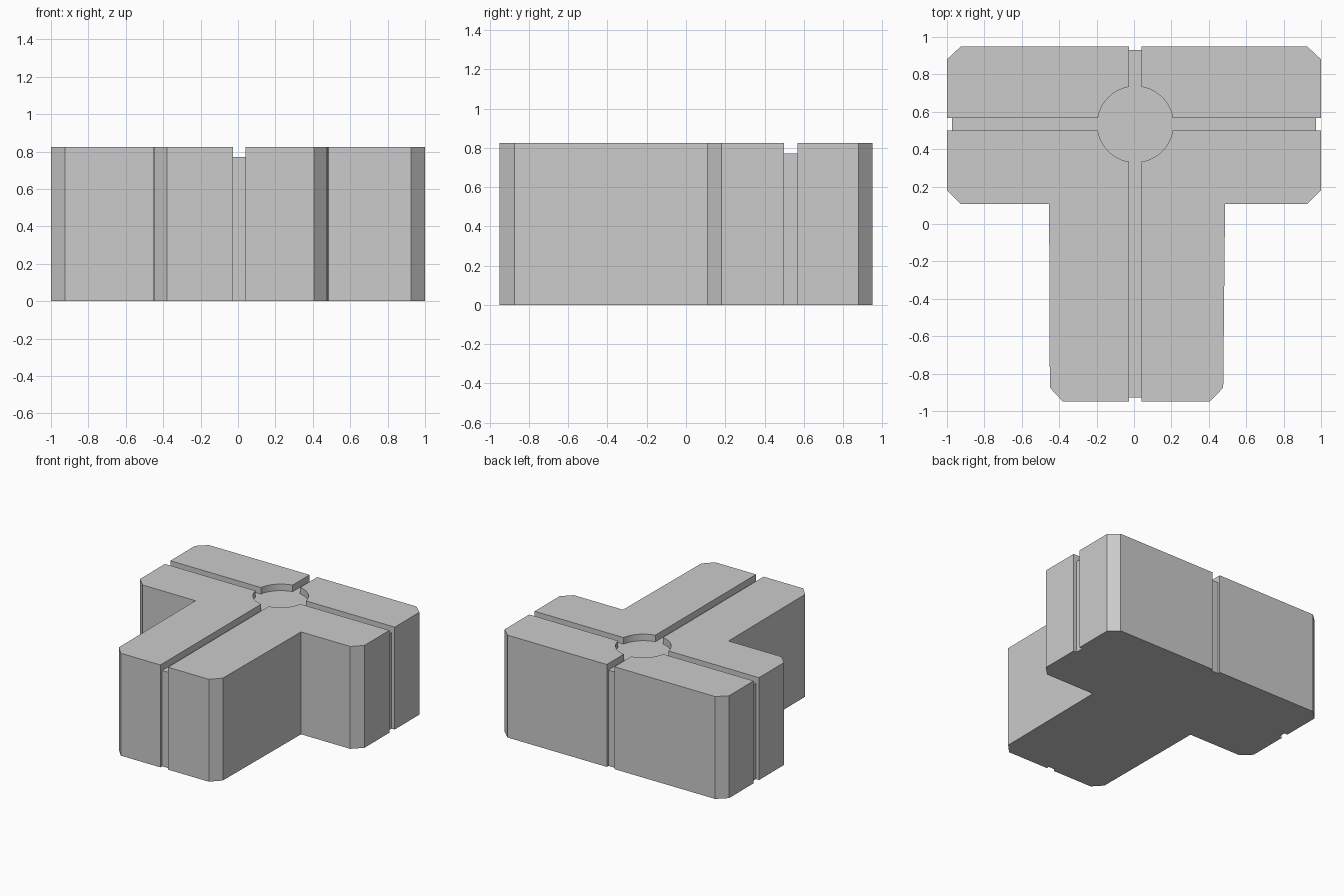
import bpy, bmesh, math

if "Cube" in bpy.data.objects:
    bpy.data.objects.remove(bpy.data.objects["Cube"])

H, FLOOR = 0.825, 0.772          # block height, channel floor
CX, CY, HALF = 0.007, 0.533, 0.034  # channel crossing and half width


def prism(name, pts, z0, z1):
    """Extrude a flat outline from z0 to z1."""
    bm = bmesh.new()
    face = bm.faces.new([bm.verts.new((x, y, z0)) for x, y in pts])
    new = bmesh.ops.extrude_face_region(bm, geom=[face])["geom"]
    for v in new:
        if isinstance(v, bmesh.types.BMVert):
            v.co.z = z1
    bmesh.ops.recalc_face_normals(bm, faces=bm.faces)
    me = bpy.data.meshes.new(name)
    bm.to_mesh(me)
    bm.free()
    ob = bpy.data.objects.new(name, me)
    bpy.context.collection.objects.link(ob)
    return ob


def rect(x0, x1, y0, y1):
    return [(x0, y0), (x1, y0), (x1, y1), (x0, y1)]


def cut(body, name, pts, z0, z1):
    """Subtract a prism from the body and remove the cutter."""
    cutter = prism(name, pts, z0, z1)
    cutter.hide_render = True
    mod = body.modifiers.new(name, 'BOOLEAN')
    mod.operation, mod.solver, mod.object = 'DIFFERENCE', 'EXACT', cutter
    bpy.context.view_layer.objects.active = body
    bpy.ops.object.modifier_apply(modifier=mod.name)
    bpy.data.objects.remove(cutter)


# T-shaped block with chamfered outer corners
outline = [(-0.38, -0.95), (0.405, -0.95), (0.477, -0.875), (0.487, 0.107),
           (0.925, 0.107), (1, 0.18), (1, 0.88), (0.925, 0.95),
           (-0.925, 0.95), (-1, 0.88), (-1, 0.18), (-0.925, 0.107),
           (-0.454, 0.107), (-0.45, -0.875)]
body = prism("t_junction_block", outline, 0, H)

# Shallow vertical slots on the four ends
xs, ys = (CX - HALF, CX + HALF), (CY - HALF, CY + HALF)
cut(body, "front_slot", rect(*xs, -1.2, -0.928), -0.2, 1.2)
cut(body, "back_slot", rect(*xs, 0.93, 1.2), -0.2, 1.2)
cut(body, "left_slot", rect(-1.2, -0.972, *ys), -0.2, 1.2)
cut(body, "right_slot", rect(0.972, 1.2, *ys), -0.2, 1.2)

# Crossing channels and round recess on top, cut as one outline
R, a = 0.203, math.asin(HALF / 0.203)
recess = []
for k, reach in enumerate((1.2 - CX, 1.2 - CY, 1.2 + CX, 1.2 + CY)):
    c, s = round(math.cos(k * math.pi / 2)), round(math.sin(k * math.pi / 2))
    arm = [(reach, -HALF), (reach, HALF)]
    steps = 12
    for i in range(steps + 1):
        t = a + (math.pi / 2 - 2 * a) * i / steps
        arm.append((R * math.cos(t), R * math.sin(t)))
    recess += [(CX + c * x - s * y, CY + s * x + c * y) for x, y in arm]
cut(body, "top_recess", recess, FLOOR, 1.2)
